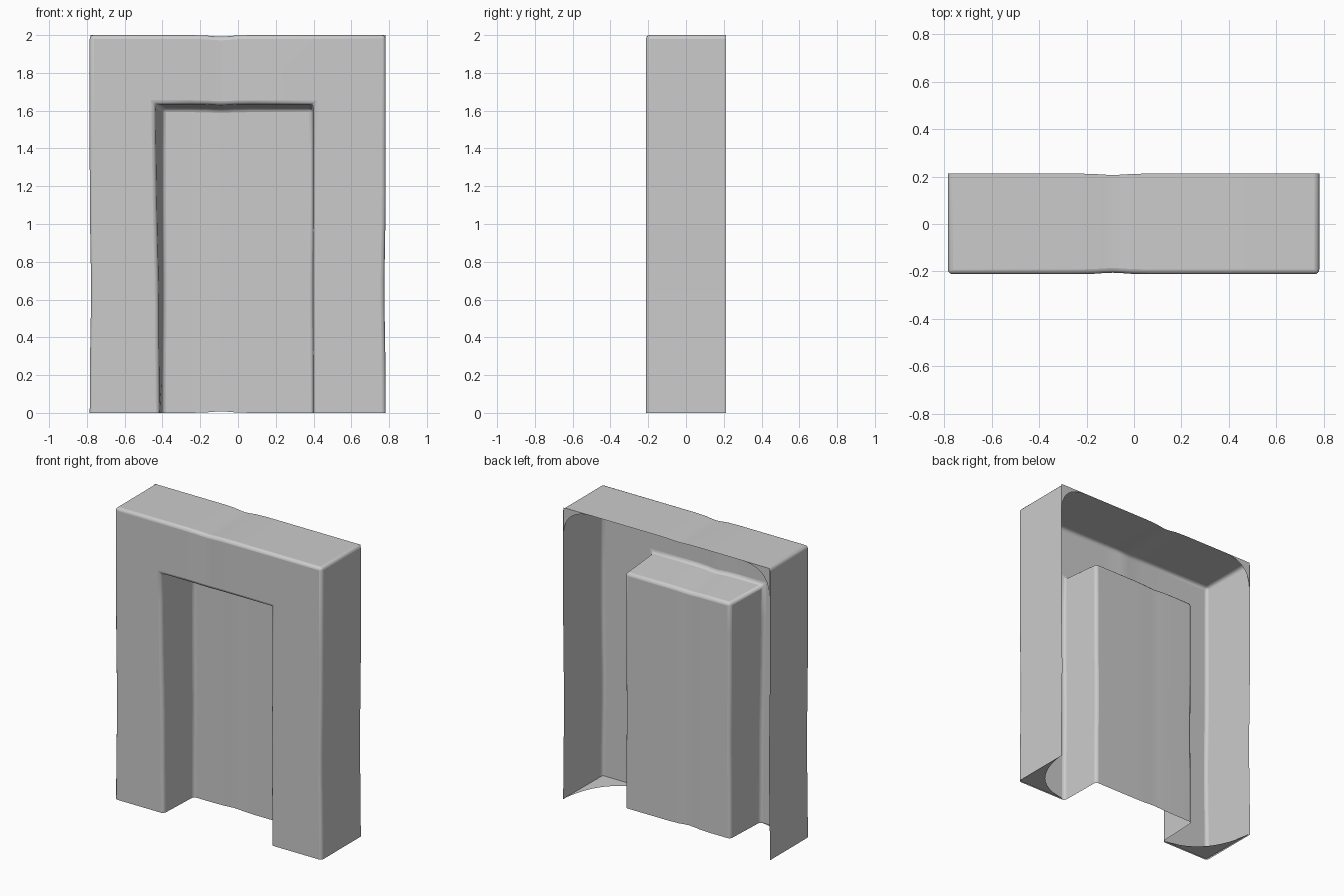
import bpy, bmesh, math
from mathutils import Vector

if "Cube" in bpy.data.objects:
    bpy.data.objects.remove(bpy.data.objects["Cube"])

FRONT, BACK, PANEL = -0.212, 0.213, 0.095
W, H = 0.785, 2.0


def wobble(p):
    """Slight hand-made unevenness of the walls."""
    gx = math.exp(-((p.x + 0.09) / 0.07) ** 2)
    gz = math.exp(-((p.z - 0.65) / 0.3) ** 2)
    return Vector((p.x * (1 - 0.009 * gz), p.y * (1 - 0.03 * gx),
                   p.z - 0.008 * gx * (p.z - 1)))


def make_object(name, bm):
    for v in bm.verts:
        v.co = wobble(v.co)
    mesh = bpy.data.meshes.new(name)
    bm.to_mesh(mesh)
    bm.free()
    obj = bpy.data.objects.new(name, mesh)
    bpy.context.collection.objects.link(obj)
    return obj


# Open-backed shell: profiles as bottom-left, top-left, top-right, bottom-right
def arch(left_bottom, left_top, right, top, y):
    return [Vector(c) for c in ((left_bottom, y, 0), (left_top, y, top),
                                (right, y, top), (right, y, 0))]


rings = [arch(-W, -W, W - 0.003, H, BACK),
         arch(-W, -W, W - 0.003, H, FRONT),
         arch(-0.415, -0.44, 0.4, 1.635, FRONT),
         arch(-0.402, -0.40, 0.395, 1.612, PANEL)]
bm = bmesh.new()
rows = [[bm.verts.new(c) for c in r] for r in rings]
for a, b in zip(rows, rows[1:]):
    for i in range(3):
        bm.faces.new((a[i], a[i + 1], b[i + 1], b[i]))
bm.faces.new(rows[-1])
cuts = [((x, 0, 0), (1, 0, 0)) for x in (-0.25, -0.17, -0.13, -0.09, -0.05, -0.01, 0.07)]
cuts += [((0, 0, z), (0, 0, 1)) for z in (0.2, 0.4, 0.55, 0.7, 0.85, 1.0, 1.2, 1.4)]
for co, no in cuts:
    bmesh.ops.bisect_plane(bm, geom=bm.verts[:] + bm.edges[:] + bm.faces[:],
                           plane_co=co, plane_no=no)
bmesh.ops.recalc_face_normals(bm, faces=bm.faces[:])
# normals point to the front
if sum((f.normal.y * f.calc_area() for f in bm.faces)) > 0:
    bmesh.ops.reverse_faces(bm, faces=bm.faces[:])
shell = make_object("doorway_shell", bm)
bev = shell.modifiers.new("soft_edges", 'BEVEL')
bev.width = 0.02
bev.segments = 3
bev.limit_method = 'ANGLE'
bev.angle_limit = math.radians(40)


# Curved corner webs: fan from a corner to a quadratic curve between two ends
def web(name, corner, end_a, end_b, pull):
    corner, a, b = Vector(corner), Vector(end_a), Vector(end_b)
    mid = (a + b) / 2
    ctrl = mid + (corner - mid) * pull
    bm = bmesh.new()
    c = bm.verts.new(corner)
    curve = []
    for i in range(13):
        t = i / 12
        curve.append(bm.verts.new(a * (1 - t) ** 2 + ctrl * 2 * t * (1 - t) + b * t * t))
    for p, q in zip(curve, curve[1:]):
        bm.faces.new((c, p, q))
    return make_object(name, bm)


parts = [shell]
for side, s in (("left", -1), ("right", 1)):
    x = s * (W - 0.004)
    parts.append(web(side + "_back_corner", (x, BACK, H), (x, BACK, H - 0.2),
                     (x - s * 0.22, BACK, H), 1.0))
    parts.append(web(side + "_foot_lip", (x - s * 0.005, FRONT + 0.005, 0.004),
                     (s * 0.42, FRONT + 0.005, 0.004), (x, BACK, 0.004), 0.8))

bpy.ops.object.select_all(action='DESELECT')
for o in parts:
    o.select_set(True)
bpy.context.view_layer.objects.active = shell
bpy.ops.object.shade_smooth_by_angle(angle=math.radians(40))
